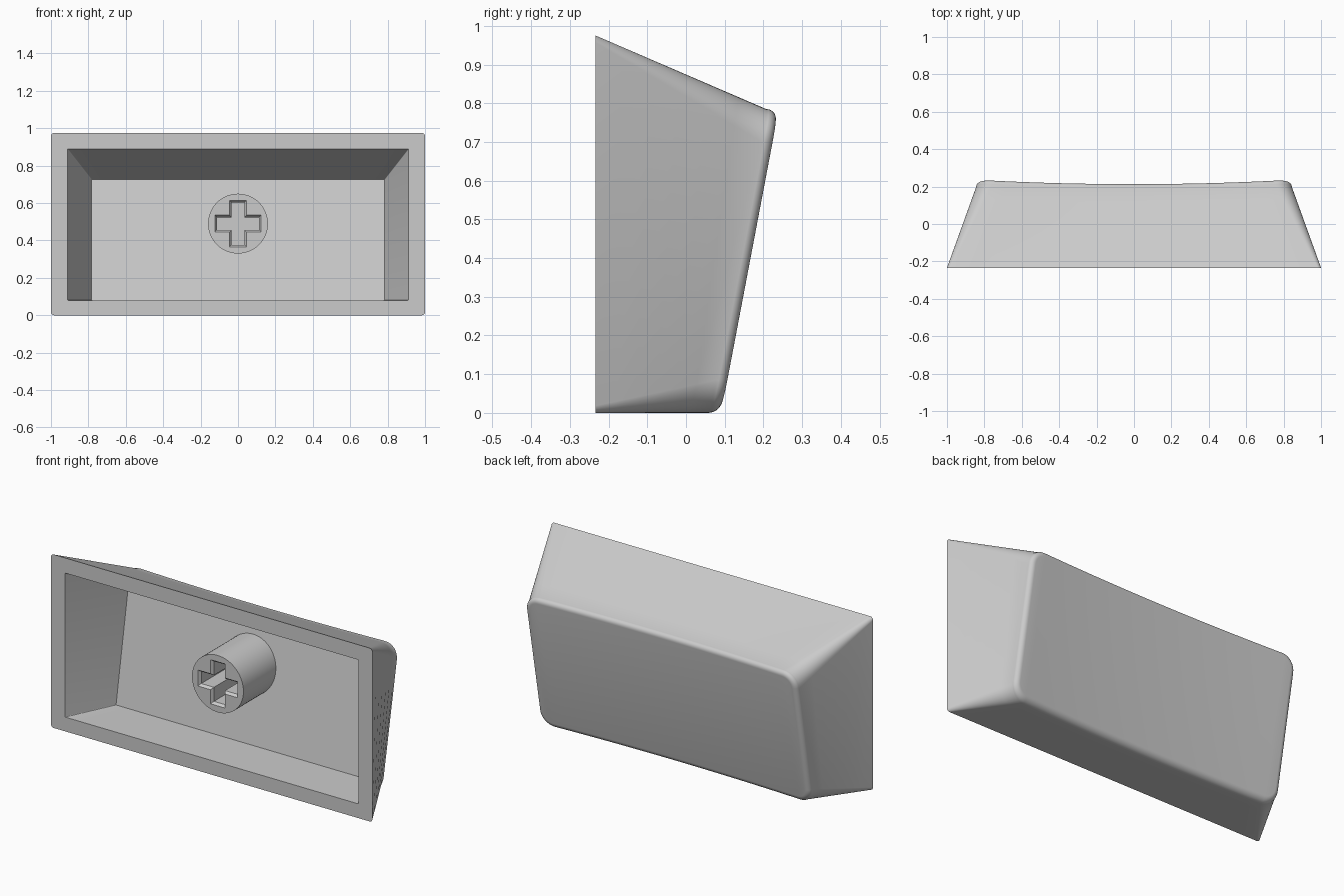
import bpy, bmesh, math

cube = bpy.data.objects.get("Cube")
if cube:
    bpy.data.objects.remove(cube, do_unlink=True)

FRONT = -0.234      # plane of the open rim
CORNER_STEPS = 8
EDGE_STEPS = 20
FILLET = 0.03

plastic = bpy.data.materials.new("light_grey_plastic")
plastic.use_nodes = True
grey = (0.6, 0.6, 0.6, 1)
plastic.diffuse_color = grey
bsdf = plastic.node_tree.nodes["Principled BSDF"]
bsdf.inputs["Base Color"].default_value = grey
bsdf.inputs["Roughness"].default_value = 0.6


def finish(bm, name):
    """Turn a bmesh into a smooth-shaded object with sharp creases."""
    bmesh.ops.recalc_face_normals(bm, faces=bm.faces)
    mesh = bpy.data.meshes.new(name)
    bm.to_mesh(mesh)
    bm.free()
    mesh.materials.append(plastic)
    obj = bpy.data.objects.new(name, mesh)
    bpy.context.collection.objects.link(obj)
    bpy.ops.object.select_all(action="DESELECT")
    obj.select_set(True)
    bpy.context.view_layer.objects.active = obj
    bpy.ops.object.shade_smooth_by_angle(angle=math.radians(30))
    return obj


def section(half_x, low, high, radius, depth):
    """Rounded rectangle: lower chain left to right, upper chain back again."""
    left = []
    for i in range(CORNER_STEPS + 1):
        a = math.pi / 2 * i / CORNER_STEPS
        left.append((-half_x + radius * (1 - math.cos(a)), radius * (1 - math.sin(a))))
    flat = half_x - radius
    middle = [(-flat + 2 * flat * i / EDGE_STEPS, 0) for i in range(1, EDGE_STEPS)]
    chain = left + middle + [(-x, rise) for x, rise in reversed(left)]
    lower = [(x, low + rise) for x, rise in chain]
    upper = [(x, high - rise) for x, rise in reversed(chain)]
    return [(x, depth(x, z), z) for x, z in lower + upper]


def rim_plane(x, z):
    return FRONT


def dished_back(x, z):
    return 0.091 + 0.19 * z - 0.022 * (1 - (x / 0.82) ** 2)


def inner_floor(x, z):
    return 0.021 + 0.174 * z


def bridge(bm, a, b):
    n = len(a)
    for i in range(n):
        bm.faces.new((a[i], a[(i + 1) % n], b[(i + 1) % n], b[i]))


def cap(bm, ring):
    """Close a section with strips between its lower and upper chains."""
    n = len(ring)
    for i in range(n // 2 - 1):
        bm.faces.new((ring[i], ring[i + 1], ring[n - 2 - i], ring[n - 1 - i]))


# Hollow shell: inner floor, inner walls, rim, outer walls, fillet, dished back
floor = section(0.783, 0.08, 0.725, 0.004, inner_floor)
opening = section(0.912, 0.08, 0.89, 0.004, rim_plane)
base = section(1.0, 0.0, 0.975, 0.018, rim_plane)

fillet = []
for i in range(8):
    a = math.pi / 2 * i / 7
    inset = FILLET * (1 - math.cos(a))
    drop = FILLET * (1 - math.sin(a))
    fillet.append(section(0.845 - inset, inset, 0.785 - inset, 0.085 - inset,
                          lambda x, z: dished_back(x, z) - drop))

walls = []
for i in range(1, 6):
    t = i / 6
    walls.append([tuple(p + (q - p) * t for p, q in zip(v, w))
                  for v, w in zip(base, fillet[0])])

bm = bmesh.new()
rings = [[bm.verts.new(p) for p in ring]
         for ring in [floor, opening, base] + walls + fillet]
for a, b in zip(rings, rings[1:]):
    bridge(bm, a, b)
cap(bm, rings[0])
cap(bm, rings[-1])
finish(bm, "keycap_shell")


# Round stem with a chamfered cross-shaped socket
STEM_Z = 0.49
STEM_FRONT = -0.18


def cross(arm, half, y):
    quarter = [(half, -arm), (half, arm), (arm, arm)]
    points = []
    for turn in range(4):
        for x, z in quarter:
            for _ in range(turn):
                x, z = -z, x
            points.append((x, y, STEM_Z + z))
    return points


def circle(depth):
    points = []
    for i in range(64):
        a = math.tau * i / 64
        x, z = 0.16 * math.cos(a), STEM_Z + 0.16 * math.sin(a)
        points.append((x, depth(x, z), z))
    return points


bm = bmesh.new()
stem_rings = [circle(lambda x, z: inner_floor(x, z) + 0.005),
              circle(lambda x, z: STEM_FRONT)]
socket_rings = [cross(0.045, 0.124, STEM_FRONT),
                cross(0.034, 0.113, STEM_FRONT + 0.015),
                cross(0.034, 0.113, 0.07)]
stem_rings, socket_rings = [[[bm.verts.new(p) for p in ring] for ring in group]
                            for group in (stem_rings, socket_rings)]
for group in (stem_rings, socket_rings):
    for a, b in zip(group, group[1:]):
        bridge(bm, a, b)
bm.faces.new(stem_rings[0])
bm.faces.new(socket_rings[-1])

# Flat annular face between the stem's outline and the socket
borders = [e for e in bm.edges if e.is_boundary]
bmesh.ops.triangle_fill(bm, edges=borders, use_beauty=True, normal=(0, -1, 0))
finish(bm, "stem")
